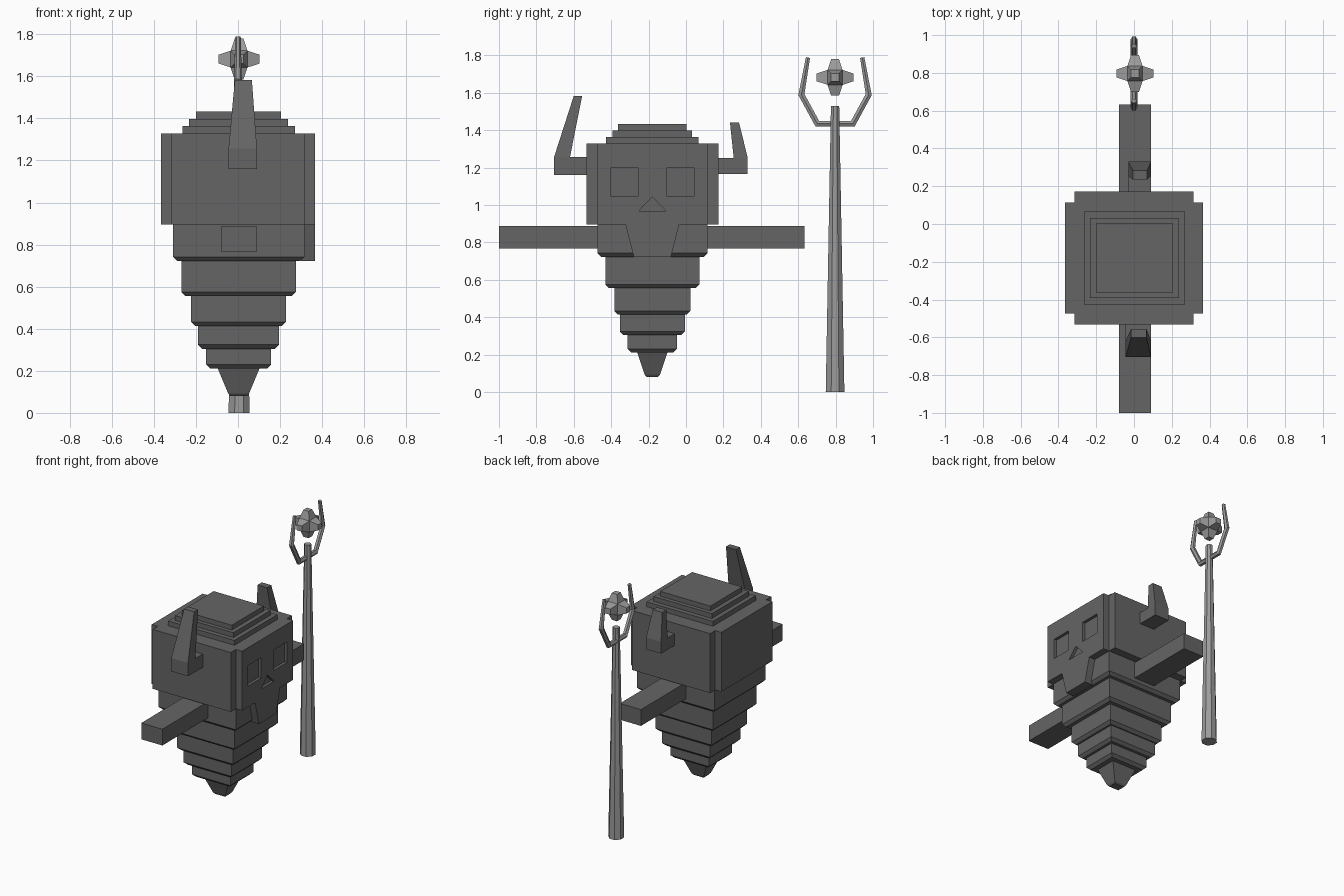
import bpy
import bmesh
import math
from mathutils import Vector

if "Cube" in bpy.data.objects:
    bpy.data.objects.remove(bpy.data.objects["Cube"])

MID_Y = -0.18      # centre line of the body
STAFF_Y = 0.797    # centre line of the staff


def material(name, grey):
    mat = bpy.data.materials.new(name)
    mat.use_nodes = True
    colour = (grey, grey, grey, 1)
    mat.diffuse_color = colour
    bsdf = mat.node_tree.nodes["Principled BSDF"]
    bsdf.inputs["Base Color"].default_value = colour
    bsdf.inputs["Roughness"].default_value = 0.8
    return mat


DARK = material("dark grey", 0.13)
LIGHT = material("light grey", 0.33)


def finish(name, bm, mat):
    bmesh.ops.recalc_face_normals(bm, faces=bm.faces)
    mesh = bpy.data.meshes.new(name)
    bm.to_mesh(mesh)
    bm.free()
    mesh.materials.append(mat)
    obj = bpy.data.objects.new(name, mesh)
    bpy.context.collection.objects.link(obj)
    return obj


def loft(name, rings, mat):
    """Closed skin through rings that share one vertex count."""
    bm = bmesh.new()
    loops = [[bm.verts.new(p) for p in ring] for ring in rings]
    for a, b in zip(loops, loops[1:]):
        for i in range(len(a)):
            j = (i + 1) % len(a)
            bm.faces.new((a[i], a[j], b[j], b[i]))
    bm.faces.new(loops[0])
    bm.faces.new(loops[-1])
    return finish(name, bm, mat)


def rect(z, x0, x1, y0, y1):
    return [(x0, y0, z), (x1, y0, z), (x1, y1, z), (x0, y1, z)]


def centred(z, hx, hy):
    return rect(z, 0.003 - hx, 0.003 + hx, MID_Y - hy, MID_Y + hy)


def box(name, x0, x1, y0, y1, z0, z1, mat):
    return loft(name, [rect(z, x0, x1, y0, y1) for z in (z0, z1)], mat)


def slab(name, x0, x1, outline, mat):
    """Extrude a (y, z) outline along x; y is measured from the body's centre."""
    return loft(name, [[(x, MID_Y + y, z) for y, z in outline] for x in (x0, x1)], mat)


# Head: square block with notched corners
ox, ix, oy, iy = 0.365, 0.315, 0.353, 0.294
corner = [(ox, iy), (ix, iy), (ix, oy)]
plan = []
for sx, sy in ((1, 1), (-1, 1), (-1, -1), (1, -1)):
    pts = corner if sx * sy > 0 else corner[::-1]
    plan += [(sx * x, MID_Y + sy * y) for x, y in pts]
head = loft("head", [[(x, y, z) for x, y in plan] for z in (0.895, 1.328)], DARK)

# Recessed eye sockets and nose
cutters = [slab("nose_cutter", 0.343, 0.5, [(-0.073, 0.968), (0.073, 0.968), (0, 1.043)], DARK)]
for y in (-0.15, 0.15):
    cutters.append(box("eye_cutter", 0.343, 0.5, MID_Y + y - 0.075, MID_Y + y + 0.075,
                       1.048, 1.198, DARK))
bpy.context.view_layer.objects.active = head
for cutter in cutters:
    cutter.hide_render = True
    mod = head.modifiers.new("recess", "BOOLEAN")
    mod.operation = "DIFFERENCE"
    mod.solver = "EXACT"
    mod.object = cutter
    bpy.ops.object.modifier_apply(modifier=mod.name)
    bpy.data.objects.remove(cutter)

# Chin
slab("chin", 0.3, 0.365, [(-0.145, 0.9), (0.145, 0.9), (0.099, 0.722), (-0.099, 0.722)], DARK)

# Stepped crown
for i, (hx, hy) in enumerate([(0.267, 0.247), (0.235, 0.213), (0.202, 0.184)]):
    z = 1.328 + 0.035 * i
    loft(f"crown_step_{i + 1}", [centred(z, hx, hy), centred(z + 0.035, hx, hy)], DARK)

# Tapering body tiers with bevelled lower edges
tiers = [(0.9, 0.722, 0.312, 0.294), (0.722, 0.555, 0.272, 0.251), (0.555, 0.413, 0.226, 0.203),
         (0.413, 0.304, 0.193, 0.174), (0.304, 0.211, 0.155, 0.133)]
for i, (top, bottom, hx, hy) in enumerate(tiers):
    loft(f"body_tier_{i + 1}", [centred(bottom, hx - 0.02, hy - 0.02),
                                centred(bottom + 0.02, hx, hy), centred(top, hx, hy)], DARK)
loft("body_tip", [centred(0.08, 0.04, 0.03), centred(0.093, 0.05, 0.041),
                  centred(0.213, 0.1, 0.081)], DARK)

# Arms
box("right_arm", -0.08, 0.09, -1, -0.45, 0.768, 0.887, DARK)
box("left_arm", -0.08, 0.09, 0.1, 0.633, 0.768, 0.887, DARK)

# Horns: a stub from the head, then a tapering upright
box("right_horn_stub", -0.045, 0.09, -0.705, -0.52, 1.16, 1.257, DARK)
loft("right_horn", [rect(1.257, -0.045, 0.09, -0.705, -0.62),
                    rect(1.583, -0.015, 0.066, -0.6, -0.555)], DARK)
box("left_horn_stub", -0.03, 0.09, 0.16, 0.33, 1.166, 1.252, DARK)
loft("left_horn", [rect(1.252, -0.03, 0.09, 0.33, 0.255),
                   rect(1.442, -0.006, 0.07, 0.283, 0.235)], DARK)


# Staff shaft
def octagon(z, r):
    angles = [math.pi / 8 + i * math.pi / 4 for i in range(8)]
    return [(0.005 + r * math.cos(a), STAFF_Y + r * math.sin(a), z) for a in angles]


loft("staff_shaft", [octagon(0, 0.054), octagon(1.53, 0.024)], LIGHT)

# Staff fork: six-sided tube along a bent path, mitred at each bend
half = [(0.145, 1.788), (0.18, 1.59), (0.095, 1.434)]
path = [Vector((0, STAFF_Y - y, z)) for y, z in half]
path += [Vector((0, STAFF_Y + y, z)) for y, z in half[::-1]]
rings = []
for i, p in enumerate(path):
    before = (p - path[max(i - 1, 0)]).normalized()
    after = (path[min(i + 1, len(path) - 1)] - p).normalized()
    along = (before + after).normalized()
    side = Vector((0, -along.z, along.y))
    mitre = 1 / max(along.dot(before), along.dot(after))
    r = 0.013 if i in (0, len(path) - 1) else 0.018
    rings.append([p + Vector((r * math.cos(a), 0, 0)) + side * (r * mitre * math.sin(a))
                  for a in [k * math.pi / 3 for k in range(6)]])
loft("staff_fork", rings, LIGHT)

# Floating star: a cube with every face drawn out into a blunt spike
bm = bmesh.new()
bmesh.ops.create_cube(bm, size=0.08)
for face in list(bm.faces):
    normal = face.normal.copy()
    new = bmesh.ops.extrude_discrete_faces(bm, faces=[face])["faces"][0]
    for v in new.verts:
        out = normal * v.co.dot(normal)
        v.co = normal * 0.098 + (v.co - out) * 0.52
star = finish("staff_star", bm, LIGHT)
star.location = (0.005, STAFF_Y, 1.682)
